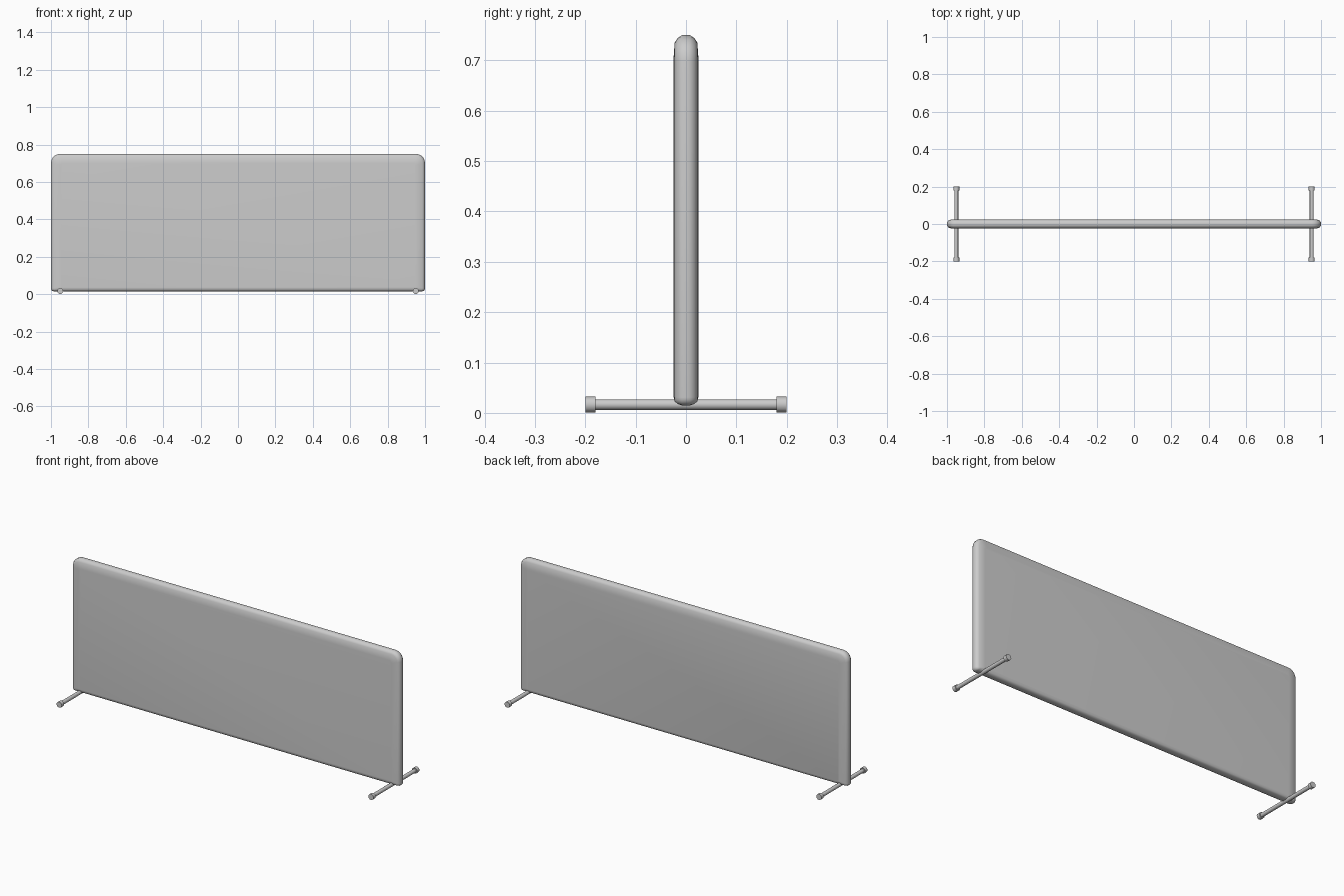
import bpy, bmesh, math

if "Cube" in bpy.data.objects:
    bpy.data.objects.remove(bpy.data.objects["Cube"])


def finish(name, bm, angle):
    bmesh.ops.recalc_face_normals(bm, faces=bm.faces)
    mesh = bpy.data.meshes.new(name)
    bm.to_mesh(mesh)
    bm.free()
    obj = bpy.data.objects.new(name, mesh)
    bpy.context.collection.objects.link(obj)
    bpy.ops.object.select_all(action='DESELECT')
    obj.select_set(True)
    bpy.context.view_layer.objects.active = obj
    bpy.ops.object.shade_smooth_by_angle(angle=math.radians(angle))
    return obj


def outline(side, top, bottom, r_top, r_bottom, steps=5):
    """Rounded rectangle in x/z, with its corners listed in order."""
    corners = [(side, top, r_top, 0), (-side, top, r_top, 90),
               (-side, bottom, r_bottom, 180), (side, bottom, r_bottom, 270)]
    pts = []
    for x, z, r, start in corners:
        cx = x - math.copysign(r, x)
        cz = z - r if z == top else z + r
        for i in range(steps + 1):
            a = math.radians(start + 90 * i / steps)
            pts.append((cx + r * math.cos(a), cz + r * math.sin(a)))
    return pts


# Padded screen: rounded outlines stacked through the thickness
half = [(0.025, 0.950, 0.700, 0.034, 0.012, 0.006),
        (0.0225, 0.985, 0.735, 0.023, 0.036, 0.010),
        (0.017, 0.994, 0.744, 0.018, 0.043, 0.013),
        (0.008, 1.000, 0.750, 0.015, 0.050, 0.016)]
layers = [(-y, *rest) for y, *rest in half] + list(reversed(half))
bm = bmesh.new()
rings = []
for y, side, top, bottom, rt, rb in layers:
    rings.append([bm.verts.new((x, y, z)) for x, z in outline(side, top, bottom, rt, rb)])
for a, b in zip(rings, rings[1:]):
    for i in range(len(a)):
        j = (i + 1) % len(a)
        bm.faces.new((a[i], a[j], b[j], b[i]))
bm.faces.new(rings[0])
bm.faces.new(rings[-1])
finish("screen_panel", bm, 60)


def rod(name, x, y, radius, length, sides):
    bm = bmesh.new()
    bmesh.ops.create_cone(bm, cap_ends=True, segments=sides,
                          radius1=radius, radius2=radius, depth=length)
    obj = finish(name, bm, 40)
    obj.rotation_euler = (math.pi / 2, 0, 0)
    obj.location = (x, y, 0.0165)


# Floor bars with end caps
for label, x in (("left", -0.95), ("right", 0.95)):
    rod(f"{label}_foot_bar", x, 0, 0.0105, 0.37, 16)
    for end, y in (("front", -0.19), ("back", 0.19)):
        rod(f"{label}_{end}_foot_cap", x, y, 0.0160, 0.02, 12)
